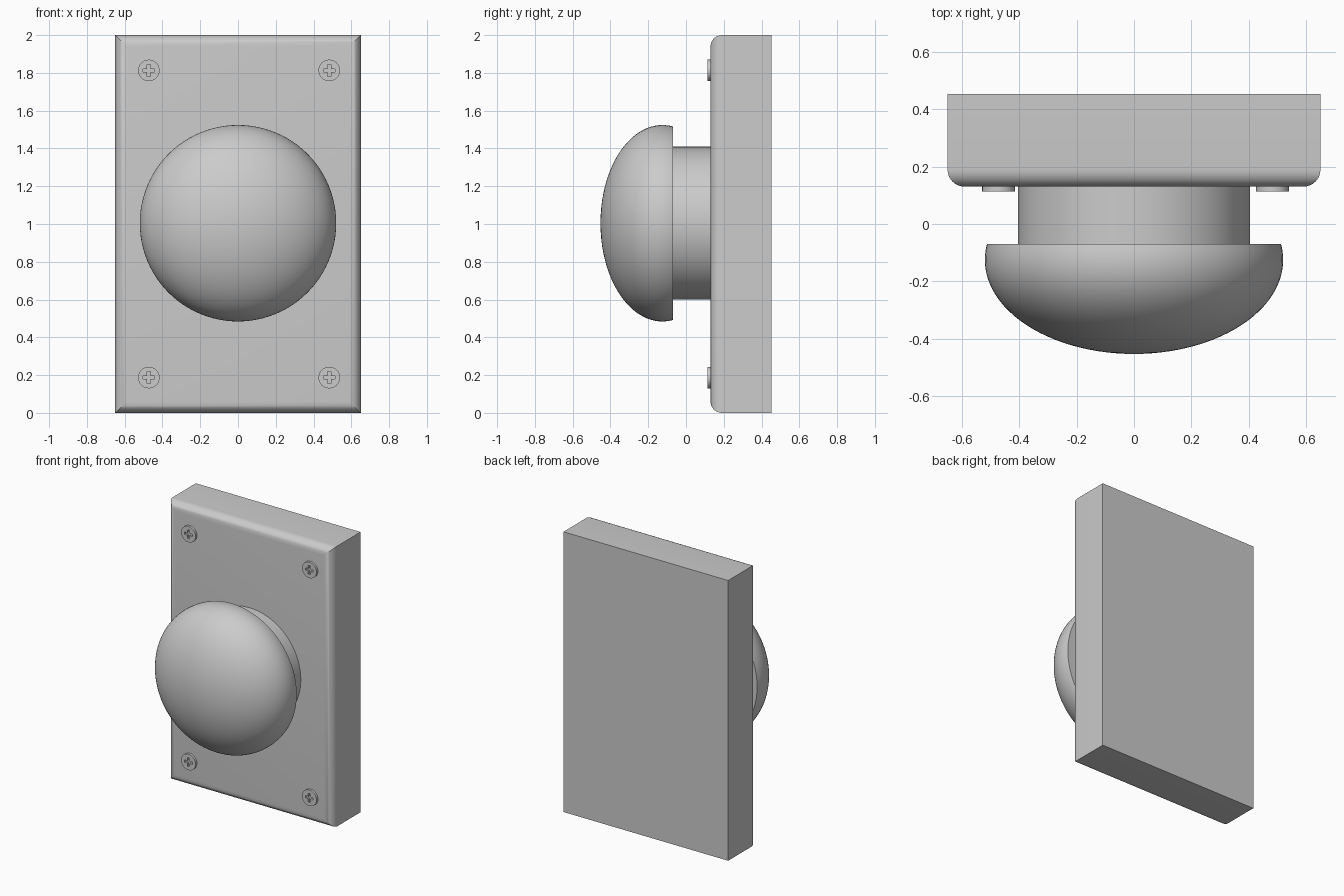
import bpy, bmesh, math
from mathutils import Matrix

if "Cube" in bpy.data.objects:
    bpy.data.objects.remove(bpy.data.objects["Cube"])

CZ = 1.004  # height of the button axis


def finish(name, bm, smooth=True):
    bmesh.ops.recalc_face_normals(bm, faces=bm.faces)
    mesh = bpy.data.meshes.new(name)
    bm.to_mesh(mesh)
    bm.free()
    ob = bpy.data.objects.new(name, mesh)
    bpy.context.collection.objects.link(ob)
    if smooth:
        bpy.ops.object.select_all(action='DESELECT')
        ob.select_set(True)
        bpy.context.view_layer.objects.active = ob
        bpy.ops.object.shade_smooth_by_angle(angle=math.radians(35))
    return ob


def lathe_y(name, profile, x, z, steps):
    """Spin (radius, y) points around an axis parallel to y."""
    bm = bmesh.new()
    vs = [bm.verts.new((r, y, 0)) for r, y in profile]
    es = [bm.edges.new(p) for p in zip(vs, vs[1:])]
    bmesh.ops.spin(bm, geom=vs + es, cent=(0, 0, 0), axis=(0, 1, 0),
                   angle=math.tau, steps=steps)
    bmesh.ops.remove_doubles(bm, verts=bm.verts, dist=1e-5)
    bmesh.ops.translate(bm, verts=bm.verts, vec=(x, 0, z))
    return finish(name, bm)


# Back plate, rounded along the front rim only
bm = bmesh.new()
bmesh.ops.create_cube(bm, size=1, matrix=Matrix.Translation((0, 0.2915, 1))
                      @ Matrix.Diagonal((1.3, 0.323, 2, 1)))
rim = [e for e in bm.edges if all(v.co.y < 0.2 for v in e.verts)]
bmesh.ops.bevel(bm, geom=rim, offset=0.06, segments=8, profile=0.5, affect='EDGES')
finish("back_plate", bm)

# Stem
lathe_y("button_stem", [(0, 0.15), (0.405, 0.15), (0.405, -0.08), (0, -0.08)], 0, CZ, 96)

# Mushroom cap: squashed ellipsoid cut flat at the back
start = math.asin(-0.055 / 0.328)
cap = [(0, -0.07)]
for i in range(29):
    a = start + (math.pi / 2 - start) * i / 28
    cap.append((0.52 * math.cos(a), -0.125 - 0.328 * math.sin(a)))
lathe_y("button_cap", cap, 0, CZ, 96)

# Four screw heads with cross recesses
L, W = 0.031, 0.0085
quarter = [(L, -W), (L, W), (W, W)]
for side, x in (("left", -0.472), ("right", 0.483)):
    for level, z in (("lower", 0.187), ("upper", 1.813)):
        head = lathe_y(f"screw_{level}_{side}",
                       [(0, 0.15), (0.057, 0.15), (0.057, 0.114), (0, 0.114)], x, z, 40)
        bm = bmesh.new()
        pts = []
        for k in range(4):
            c, s = math.cos(k * math.pi / 2), math.sin(k * math.pi / 2)
            pts += [(x + c * u - s * v, 0.1, z + s * u + c * v) for u, v in quarter]
        face = bm.faces.new([bm.verts.new(p) for p in pts])
        ext = bmesh.ops.extrude_face_region(bm, geom=[face], use_keep_orig=True)
        moved = [g for g in ext["geom"] if isinstance(g, bmesh.types.BMVert)]
        bmesh.ops.translate(bm, verts=moved, vec=(0, 0.028, 0))
        cutter = finish("cross_cutter", bm, smooth=False)
        mod = head.modifiers.new("cross_recess", 'BOOLEAN')
        mod.operation = 'DIFFERENCE'
        mod.solver = 'EXACT'
        mod.object = cutter
        bpy.context.view_layer.objects.active = head
        bpy.ops.object.modifier_apply(modifier=mod.name)
        bpy.data.objects.remove(cutter)
